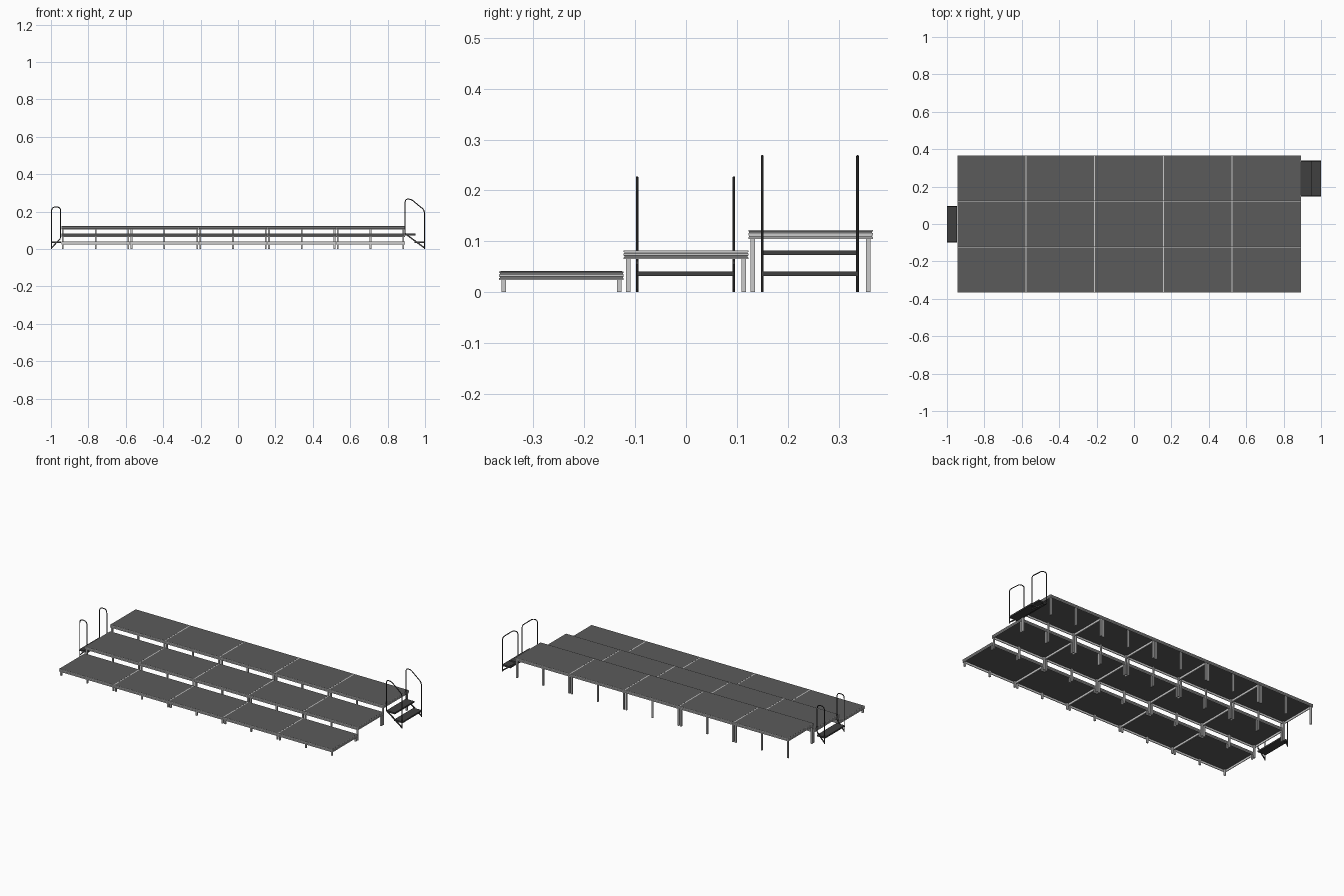
import bpy, bmesh
from mathutils import Vector

if "Cube" in bpy.data.objects:
    bpy.data.objects.remove(bpy.data.objects["Cube"])

X0, X1, YH = -0.945, 0.892, 0.367
COLS, ROWS = 5, 3
W, D = (X1 - X0) / COLS, 2 * YH / ROWS
TOPS = (0.041, 0.082, 0.122)
FRAME_H, RAIL, LEG, INSET = 0.017, 0.004, 0.009, 0.004


def material(name, v):
    m = bpy.data.materials.new(name)
    m.diffuse_color = (v, v, v, 1)
    m.use_nodes = True
    m.node_tree.nodes["Principled BSDF"].inputs["Base Color"].default_value = m.diffuse_color
    return m


DECK = material("dark_deck", 0.105)
STEEL = material("black_steel", 0.05)


def finish(name, bm, mat=None):
    bmesh.ops.recalc_face_normals(bm, faces=bm.faces)
    me = bpy.data.meshes.new(name)
    bm.to_mesh(me)
    bm.free()
    if mat:
        me.materials.append(mat)
    ob = bpy.data.objects.new(name, me)
    bpy.context.collection.objects.link(ob)
    return ob


def add_box(bm, lo, hi):
    vs = bmesh.ops.create_cube(bm, size=1)["verts"]
    for v in vs:
        v.co = [l + (c + 0.5) * (h - l) for l, h, c in zip(lo, hi, v.co)]


def box(name, lo, hi, mat=None):
    bm = bmesh.new()
    add_box(bm, lo, hi)
    return finish(name, bm, mat)


def frame(name, x, y, top):
    # grooved rail profile (inset, height) swept round the rectangle
    h, g = FRAME_H, 0.0015
    prof = [(0, 0), (0, .2 * h), (g, .25 * h), (g, .35 * h), (0, .4 * h),
            (0, .65 * h), (g, .7 * h), (g, .8 * h), (0, .85 * h), (0, h),
            (RAIL, h), (RAIL, 0)]
    bm = bmesh.new()
    rings = []
    for i, z in prof:
        corners = ((x + i, y + i), (x + W - i, y + i),
                   (x + W - i, y + D - i), (x + i, y + D - i))
        rings.append([bm.verts.new((a, b, top - h + z)) for a, b in corners])
    for k, r in enumerate(rings):
        s = rings[(k + 1) % len(rings)]
        for j in range(4):
            n = (j + 1) % 4
            bm.faces.new((r[j], r[n], s[n], s[j]))
    return finish(name, bm)


# Stage modules: rail frame, deck board, six legs
for r, top in enumerate(TOPS):
    for c in range(COLS):
        x, y = X0 + c * W, -YH + r * D
        tag = f"_{r + 1}_{c + 1}"
        frame("deck_frame" + tag, x, y, top)
        box("deck_board" + tag, (x + RAIL - .001, y + RAIL - .001, top - 0.005),
            (x + W - RAIL + .001, y + D - RAIL + .001, top + 0.0003), DECK)
        bm = bmesh.new()
        for lx in (x + INSET, x + W / 2 - LEG / 2, x + W - INSET - LEG):
            for ly in (y + INSET, y + D - INSET - LEG):
                add_box(bm, (lx, ly, 0), (lx + LEG, ly + LEG, top - 0.005))
        finish("legs" + tag, bm)


def rounded(pts, radius):
    # replace inner corners with short arcs
    pts = [Vector(p) for p in pts]
    out = [pts[0]]
    for a, b, c in zip(pts, pts[1:], pts[2:]):
        p = b + (a - b).normalized() * radius
        q = b + (c - b).normalized() * radius
        for i in range(7):
            t = i / 6
            out.append(p * (1 - t) ** 2 + b * 2 * t * (1 - t) + q * t * t)
    return out + [pts[-1]]


def tube(name, pts, y, radius=0.0027):
    cu = bpy.data.curves.new(name, "CURVE")
    cu.dimensions = "3D"
    cu.bevel_depth, cu.bevel_resolution, cu.use_fill_caps = radius, 2, True
    sp = cu.splines.new("POLY")
    sp.points.add(len(pts) - 1)
    for p, v in zip(sp.points, pts):
        p.co = (v.x, y, v.y, 1)
    cu.materials.append(STEEL)
    ob = bpy.data.objects.new(name, cu)
    bpy.context.collection.objects.link(ob)
    bpy.ops.object.select_all(action="DESELECT")
    bpy.context.view_layer.objects.active = ob
    ob.select_set(True)
    bpy.ops.object.convert(target="MESH")
    bpy.ops.object.shade_smooth_by_angle()


def stringer(name, a, b, y, t=0.0045, h=0.009):
    # slanted side bar carrying the treads
    bm = bmesh.new()
    (ax, az), (bx, bz) = a, b
    f = bm.faces.new([bm.verts.new((px, y - t / 2, pz)) for px, pz in
                      ((ax, az), (bx, bz), (bx, bz + h), (ax, az + h))])
    ext = bmesh.ops.extrude_face_region(bm, geom=[f])["geom"]
    bmesh.ops.translate(bm, vec=(0, t, 0),
                        verts=[v for v in ext if isinstance(v, bmesh.types.BMVert)])
    finish(name, bm, STEEL)


def stair(side, ys, rail, radius, foot, head, treads):
    for k, y in enumerate(ys):
        tube(f"{side}_handrail_{k + 1}", rounded(rail, radius), y)
        stringer(f"{side}_stringer_{k + 1}", foot, head, y)
    for k, (xa, xb, z) in enumerate(treads):
        box(f"{side}_tread_{k + 1}", (xa, ys[0], z - 0.009), (xb, ys[1], z), STEEL)


# One-step stair on the left, two-step stair on the right
stair("left", (-0.096, 0.094),
      [(-0.9965, 0), (-0.9965, 0.225), (-0.948, 0.225), (-0.948, 0.06)], 0.022,
      (-0.9965, 0.002), (-0.948, 0.054), [(-1.0, -0.946, 0.041)])
stair("right", (0.150, 0.337),
      [(0.9965, 0), (0.9965, 0.208), (0.925, 0.267), (0.894, 0.267), (0.894, 0.08)], 0.015,
      (0.9965, 0.002), (0.894, 0.078), [(0.945, 1.0, 0.041), (0.893, 0.949, 0.082)])
